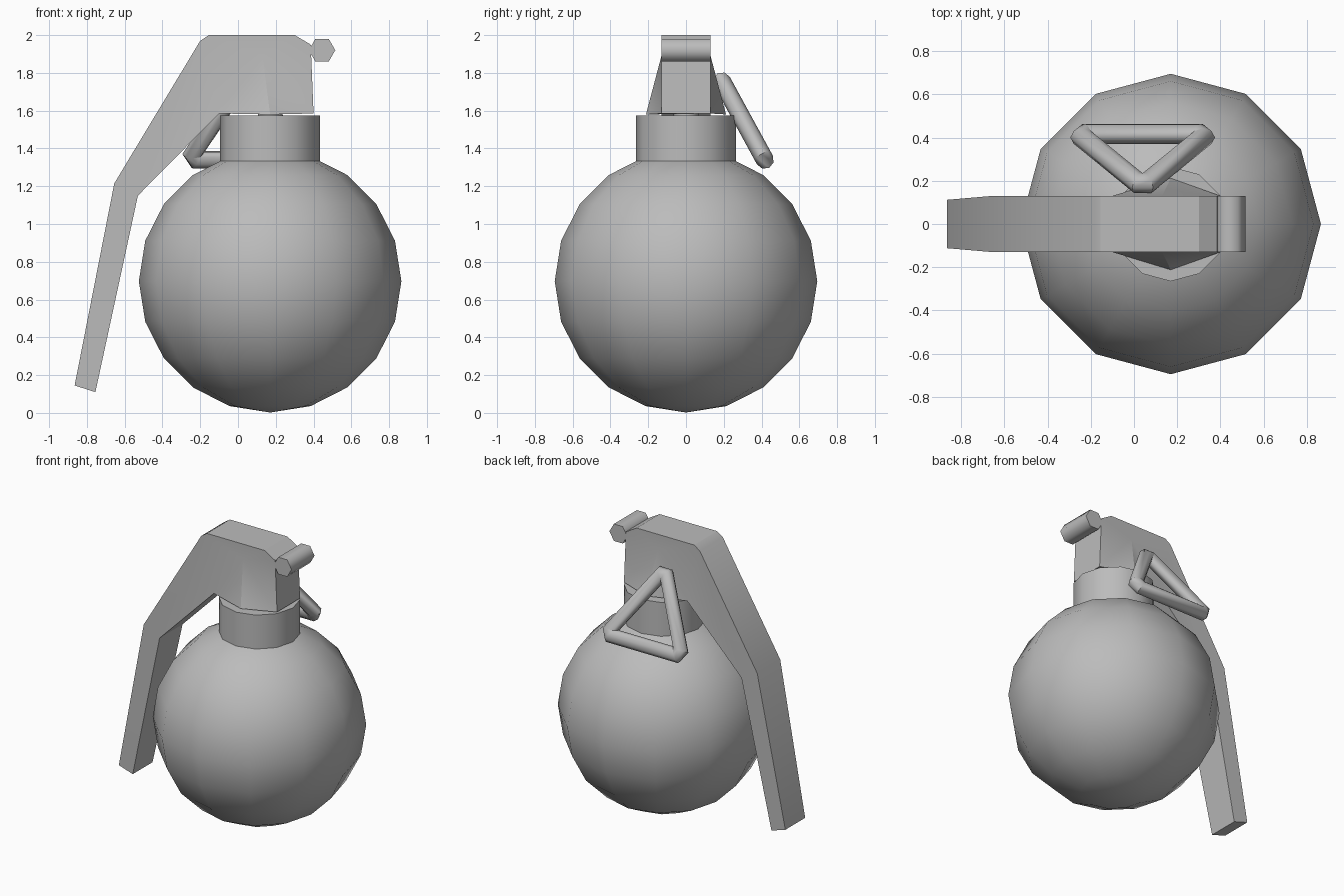
import bpy, bmesh
from math import radians, pi
from mathutils import Vector, Matrix

cube = bpy.data.objects.get("Cube")
if cube:
    bpy.data.objects.remove(cube)

grey = bpy.data.materials.new("plain grey")
grey.use_nodes = True
colour = (0.5, 0.5, 0.5, 1)
grey.diffuse_color = colour
grey.node_tree.nodes["Principled BSDF"].inputs["Base Color"].default_value = colour


def finish(name, bm, angle=40):
    bmesh.ops.recalc_face_normals(bm, faces=bm.faces)
    mesh = bpy.data.meshes.new(name)
    bm.to_mesh(mesh)
    bm.free()
    mesh.materials.append(grey)
    obj = bpy.data.objects.new(name, mesh)
    bpy.context.collection.objects.link(obj)
    bpy.ops.object.select_all(action='DESELECT')
    obj.select_set(True)
    bpy.context.view_layer.objects.active = obj
    if angle:
        bpy.ops.object.shade_smooth_by_angle(angle=radians(angle))
    return obj


def cylinder(name, centre, radius, depth, sides, turn=Matrix(), angle=40):
    bm = bmesh.new()
    bmesh.ops.create_cone(bm, cap_ends=True, segments=sides, radius1=radius,
                          radius2=radius, depth=depth,
                          matrix=Matrix.Translation(centre) @ turn)
    return finish(name, bm, angle)


AXIS = 0.17

# Round body
bm = bmesh.new()
bmesh.ops.create_uvsphere(bm, u_segments=12, v_segments=10, radius=0.695,
                          matrix=Matrix.Translation((AXIS, 0, 0.697)))
finish("body", bm, 60)

# Neck and the short post that carries the lever
cylinder("neck", (AXIS, 0, 1.435), 0.265, 0.28, 12)
cylinder("lever_post", (AXIS, 0, 1.57), 0.065, 0.04, 12)

# Hinge pin across the head
cylinder("hinge_pin", (0.445, 0, 1.92), 0.07, 0.26, 6,
         Matrix.Rotation(pi / 2, 4, 'X') @ Matrix.Rotation(pi / 2, 4, 'Z'), 65)

# Lever: side outline from the lower front of the head, round to the inner bend
outline = [(0.4, 1.585), (0.385, 1.95), (0.3, 2.0), (-0.155, 2.0), (-0.2, 1.97),
           (-0.655, 1.215), (-0.865, 0.145), (-0.755, 0.11), (-0.53, 1.15),
           (-0.1, 1.585)]
bm = bmesh.new()
sides = []
for s in (-1, 1):
    ring = [bm.verts.new((x, s * (0.112 if z < 1 else 0.13), z)) for x, z in outline]
    peak = bm.verts.new((0.13, s * 0.13, 1.89))
    flare = bm.verts.new((AXIS, s * 0.212, 1.58))
    # flat head side fans around the peak, with a flared skirt below it
    for a, b in zip(ring[:4], ring[1:5]):
        bm.faces.new((peak, a, b))
    bm.faces.new((peak, ring[4], ring[9]))
    bm.faces.new((peak, ring[9], flare))
    bm.faces.new((peak, flare, ring[0]))
    bm.faces.new((ring[4], ring[5], ring[8], ring[9]))
    bm.faces.new(ring[5:9])
    sides.append((ring, flare))
(r0, f0), (r1, f1) = sides
for i in range(len(outline) - 1):
    bm.faces.new((r0[i], r0[i + 1], r1[i + 1], r1[i]))
bm.faces.new((r0[9], f0, r0[0], r1[0], f1, r1[9]))
finish("lever", bm, 30)

# Triangular pull ring: a mitred tube along a triangle with clipped corners
apex = Vector((0.04, 0.185, 1.765))
across = Vector((1, 0, 0))
down = Vector((0, 0.232, -0.425)).normalized()
normal = across.cross(down)
tips = [apex - down * 0.025, apex + down * 0.485 + across * 0.3,
        apex + down * 0.485 - across * 0.3]
path = []
for i, tip in enumerate(tips):
    path += [tip.lerp(tips[i - 1], 0.07), tip.lerp(tips[(i + 1) % 3], 0.07)]
bm = bmesh.new()
rings = []
for i, p in enumerate(path):
    before = (p - path[i - 1]).normalized()
    after = (path[(i + 1) % len(path)] - p).normalized()
    along = (before + after).normalized()
    out = along.cross(normal) / along.dot(after)
    ring = []
    for k in range(8):
        spin = Matrix.Rotation(2 * pi * k / 8, 2) @ Vector((1, 0))
        ring.append(bm.verts.new(p + 0.048 * (out * spin.x + normal * spin.y)))
    rings.append(ring)
for i, ring in enumerate(rings):
    nxt = rings[(i + 1) % len(rings)]
    for k in range(8):
        j = (k + 1) % 8
        bm.faces.new((ring[k], ring[j], nxt[j], nxt[k]))
finish("pull_ring", bm, 50)
